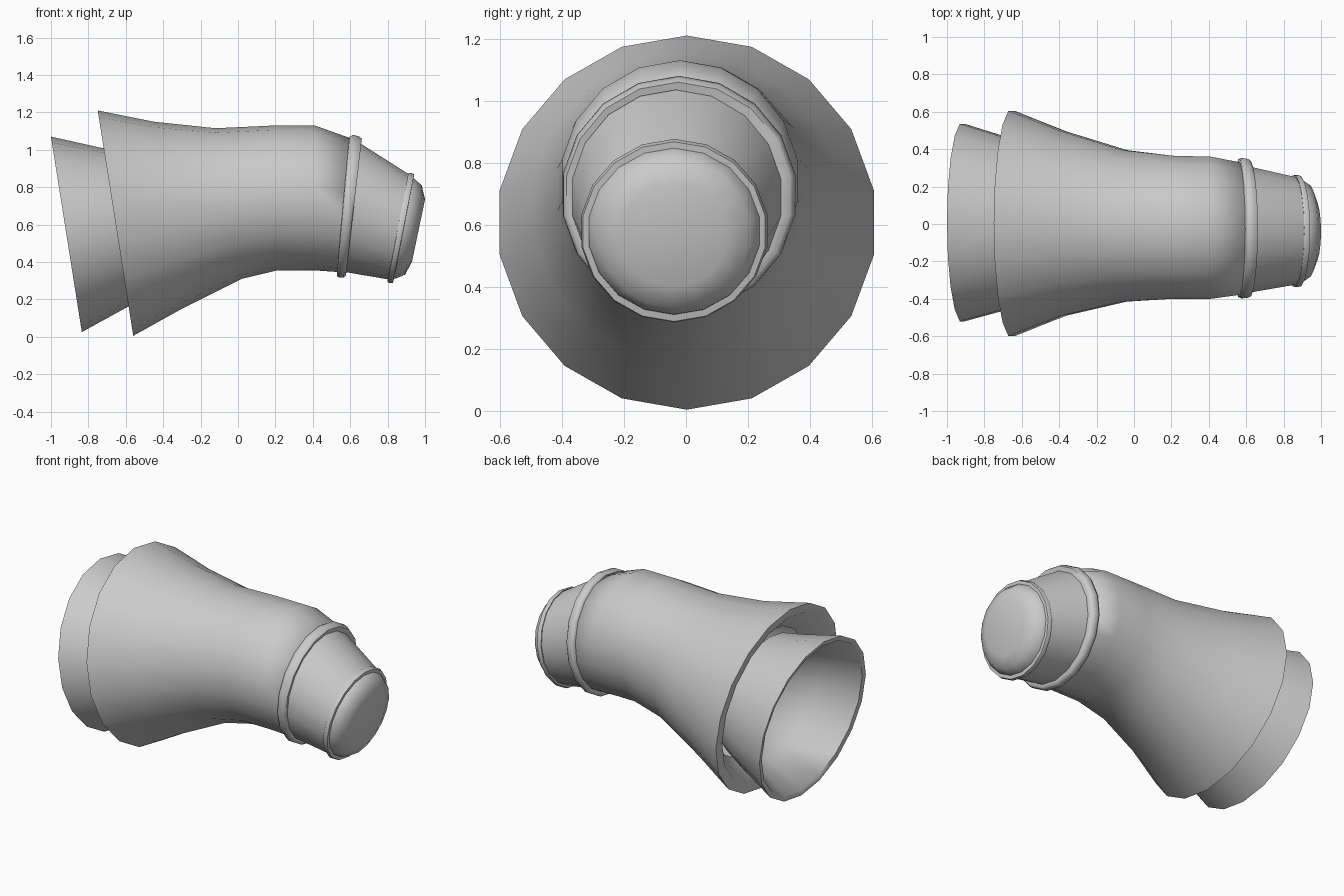
import bpy, bmesh, math

SIDES = 18


def ring(xt, zt, xb, zb, y0, y1):
    """Tilted oval through a top point, a bottom point and two side limits."""
    cx, cz, cy = (xt + xb) / 2, (zt + zb) / 2, (y0 + y1) / 2
    ry = (y1 - y0) / 2 / math.cos(math.pi / SIDES)
    pts = []
    for i in range(SIDES):
        a = 2 * math.pi * i / SIDES
        c, s = math.cos(a), math.sin(a)
        pts.append((cx + (xt - xb) / 2 * c, cy - ry * s, cz + (zt - zb) / 2 * c))
    return pts


def loft(name, rings, cap_start=False, cap_end=False, closed=False, angle=60):
    """Skin a row of rings into one smooth tube."""
    bm = bmesh.new()
    loops = [[bm.verts.new(p) for p in ring(*r)] for r in rings]
    pairs = list(zip(loops, loops[1:]))
    if closed:
        pairs.append((loops[-1], loops[0]))
    for a, b in pairs:
        for i in range(SIDES):
            j = (i + 1) % SIDES
            bm.faces.new((a[i], a[j], b[j], b[i]))
    if cap_start:
        bm.faces.new(loops[0])
    if cap_end:
        bm.faces.new(loops[-1])
    bmesh.ops.recalc_face_normals(bm, faces=bm.faces)
    me = bpy.data.meshes.new(name)
    bm.to_mesh(me)
    bm.free()
    ob = bpy.data.objects.new(name, me)
    bpy.context.collection.objects.link(ob)
    bpy.ops.object.select_all(action='DESELECT')
    ob.select_set(True)
    bpy.context.view_layer.objects.active = ob
    bpy.ops.object.shade_smooth_by_angle(angle=math.radians(angle))
    return ob


# outer sleeve, with its mouth folded inwards to the inner sleeve
loft("outer_sleeve", [
    (-0.60, 1.03, -0.46, 0.20, -0.43, 0.43),
    (-0.735, 1.15, -0.57, 0.07, -0.54, 0.54),
    (-0.75, 1.21, -0.56, 0.005, -0.60, 0.605),
    (-0.45, 1.15, -0.30, 0.15, -0.49, 0.495),
    (-0.12, 1.115, 0.02, 0.31, -0.415, 0.395),
    (0.20, 1.13, 0.21, 0.355, -0.40, 0.365),
    (0.41, 1.13, 0.41, 0.355, -0.40, 0.36),
    (0.62, 1.055, 0.55, 0.345, -0.375, 0.325),
], cap_end=True, angle=80)

# inner sleeve: thin-lipped shell, hollow with a rounded floor
loft("inner_sleeve", [
    (-0.60, 0.99, -0.46, 0.23, -0.40, 0.40),
    (-0.73, 1.01, -0.59, 0.16, -0.45, 0.455),
    (-1.00, 1.07, -0.835, 0.025, -0.52, 0.535),
    (-0.99, 1.04, -0.835, 0.06, -0.49, 0.505),
    (-0.73, 0.97, -0.60, 0.20, -0.41, 0.41),
    (-0.53, 0.90, -0.43, 0.31, -0.31, 0.31),
    (-0.45, 0.78, -0.39, 0.45, -0.17, 0.17),
], cap_end=True)

# rolled cuff at the end of the sleeve
loft("sleeve_cuff", [
    (0.59, 1.05, 0.53, 0.35, -0.37, 0.325),
    (0.597, 1.07, 0.528, 0.325, -0.39, 0.345),
    (0.615, 1.08, 0.54, 0.316, -0.397, 0.352),
    (0.645, 1.072, 0.565, 0.316, -0.394, 0.347),
    (0.662, 1.06, 0.577, 0.328, -0.385, 0.335),
    (0.655, 1.035, 0.58, 0.35, -0.365, 0.30),
], closed=True)

# tapered wrist
loft("wrist", [
    (0.61, 1.05, 0.54, 0.35, -0.372, 0.32),
    (0.66, 1.03, 0.58, 0.345, -0.365, 0.305),
    (0.92, 0.865, 0.815, 0.305, -0.322, 0.248),
], cap_start=True, cap_end=True)

# narrow wrist band
loft("wrist_band", [
    (0.91, 0.86, 0.80, 0.315, -0.31, 0.24),
    (0.911, 0.877, 0.80, 0.293, -0.332, 0.258),
    (0.925, 0.877, 0.812, 0.286, -0.337, 0.262),
    (0.942, 0.868, 0.828, 0.289, -0.332, 0.255),
    (0.938, 0.845, 0.835, 0.315, -0.31, 0.235),
], closed=True)

# rounded end cap
loft("end_cap", [
    (0.92, 0.85, 0.82, 0.31, -0.315, 0.24),
    (0.94, 0.847, 0.845, 0.312, -0.312, 0.235),
    (0.982, 0.81, 0.893, 0.332, -0.28, 0.205),
    (1.0, 0.735, 0.93, 0.40, -0.21, 0.13),
], cap_start=True, cap_end=True)
